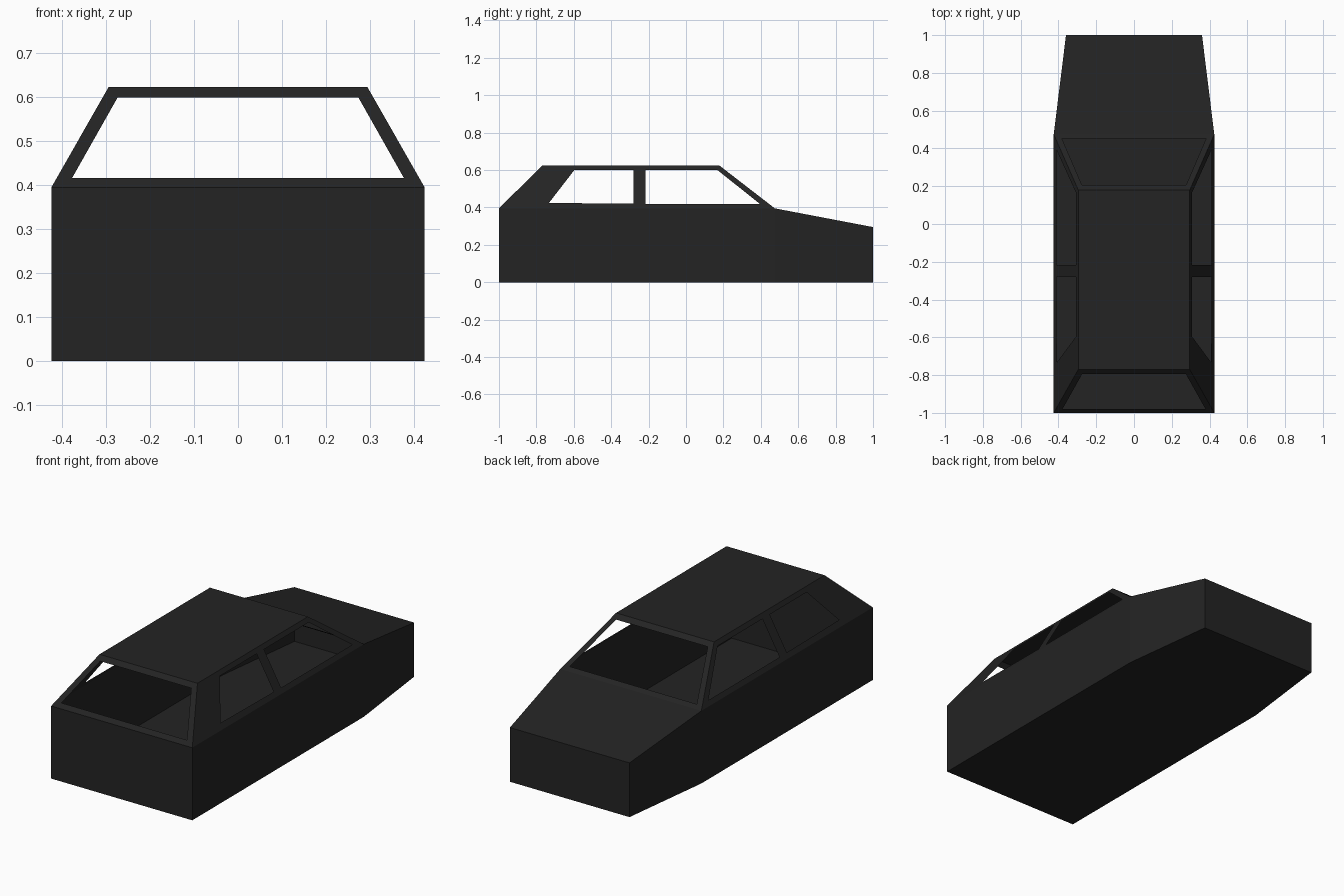
import bpy, bmesh
from mathutils import Vector

if "Cube" in bpy.data.objects:
    bpy.data.objects.remove(bpy.data.objects["Cube"])

paint = bpy.data.materials.new("charcoal_paint")
paint.diffuse_color = (0.017, 0.017, 0.017, 1)
paint.use_nodes = True
paint.node_tree.nodes["Principled BSDF"].inputs["Base Color"].default_value = paint.diffuse_color

W, WN = 0.425, 0.36            # half width of body and of nose
WR = 0.295                     # half width of roof
BELT, ROOF = 0.395, 0.623      # heights of belt line and roof
REAR, COWL, NOSE = -1.0, 0.475, 1.0
ROOF_A, ROOF_B = -0.77, 0.18   # roof ends in y
CENTRE = Vector((0, -0.2, 0.25))


def make(name, polys):
    """Sheet-metal part from polygons, faces turned away from the middle."""
    bm = bmesh.new()
    for p in polys:
        bm.faces.new([bm.verts.new(v) for v in p])
    bmesh.ops.remove_doubles(bm, verts=bm.verts, dist=1e-5)
    bm.normal_update()
    for f in bm.faces:
        if f.normal.dot(f.calc_center_median() - CENTRE) < 0:
            f.normal_flip()
    me = bpy.data.meshes.new(name)
    bm.to_mesh(me)
    bm.free()
    me.materials.append(paint)
    ob = bpy.data.objects.new(name, me)
    bpy.context.collection.objects.link(ob)
    return ob


def frame(outer, inner):
    """Ring of quads between a panel outline and its window opening."""
    n = len(outer)
    return [(outer[i], outer[(i + 1) % n], inner[(i + 1) % n], inner[i])
            for i in range(n)]


# Lower body: open tub with floor, walls and sloping hood
plan = [(-W, REAR, BELT), (W, REAR, BELT), (W, COWL, BELT),
        (WN, NOSE, 0.295), (-WN, NOSE, 0.295), (-W, COWL, BELT)]
low = [(x, y, 0) for x, y, z in plan]
walls = [(low[i], low[(i + 1) % 6], plan[(i + 1) % 6], plan[i]) for i in range(6)]
make("lower_body", walls)
make("floor", [(low[0], low[1], low[2], low[5]), (low[5], low[2], low[3], low[4])])
make("hood", [(plan[5], plan[2], plan[3], plan[4])])

# Roof
make("roof", [[(-WR, ROOF_A, ROOF), (WR, ROOF_A, ROOF),
               (WR, ROOF_B, ROOF), (-WR, ROOF_B, ROOF)]])


# Sloped end frames around the two screens
def end_frame(name, y0, y1, z0, z1, x0, x1):
    def at(x, z):
        t = (z - BELT) / (ROOF - BELT)
        return (x, y0 + (y1 - y0) * t, z)
    outer = [at(-W, BELT), at(W, BELT), at(WR, ROOF), at(-WR, ROOF)]
    inner = [at(-x0, z0), at(x0, z0), at(x1, z1), at(-x1, z1)]
    make(name, frame(outer, inner))


end_frame("front_end_window_frame", REAR, ROOF_A, 0.416, 0.60, 0.378, 0.274)
end_frame("windshield_frame", COWL, ROOF_B, 0.412, 0.602, 0.382, 0.276)

# Side frames, each with two windows split by a pillar
MID = -0.2475
rear_out = [(REAR, BELT), (MID, BELT), (MID, ROOF), (ROOF_A, ROOF)]
rear_in = [(-0.733, 0.424), (-0.28, 0.42), (-0.28, 0.60), (-0.597, 0.60)]
fore_out = [(MID, BELT), (COWL, BELT), (ROOF_B, ROOF), (MID, ROOF)]
fore_in = [(-0.217, 0.419), (0.395, 0.419), (0.168, 0.60), (-0.217, 0.60)]
for side, name in ((1, "right_window_frame"), (-1, "left_window_frame")):
    def on_side(pts):
        return [(side * (W + (WR - W) * (z - BELT) / (ROOF - BELT)), y, z)
                for y, z in pts]
    make(name, frame(on_side(rear_out), on_side(rear_in))
         + frame(on_side(fore_out), on_side(fore_in)))
